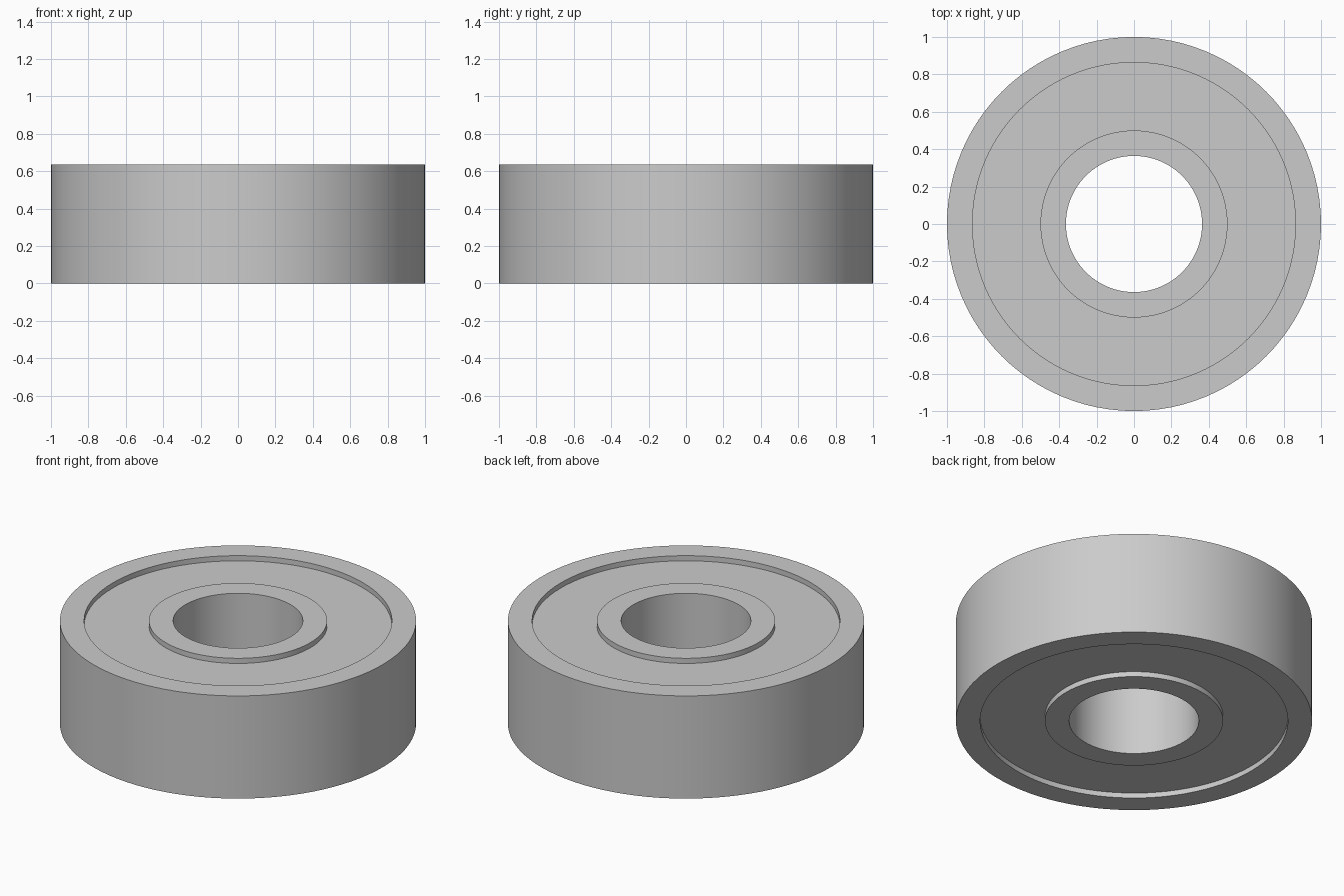
import bpy
import bmesh
import math

OUTER_R, SEAL_OUT, SEAL_IN, BORE_R = 1.0, 0.864, 0.5, 0.364
HEIGHT, RECESS = 0.636, 0.032
SEGMENTS = 96

cube = bpy.data.objects.get("Cube")
if cube:
    bpy.data.objects.remove(cube, do_unlink=True)

# Single steel grey colour
steel = bpy.data.materials.new("steel_grey")
steel.use_nodes = True
colour = (0.6, 0.6, 0.6, 1)
steel.diffuse_color = colour
steel.node_tree.nodes["Principled BSDF"].inputs["Base Color"].default_value = colour


def ring(name, inner, outer, bottom, top):
    """Revolve a rectangular section around z into a closed ring."""
    bm = bmesh.new()
    section = [(inner, bottom), (outer, bottom), (outer, top), (inner, top)]
    verts = [bm.verts.new((r, 0, z)) for r, z in section]
    edges = [bm.edges.new((verts[i - 1], verts[i])) for i in range(len(verts))]
    bmesh.ops.spin(bm, geom=verts + edges, cent=(0, 0, 0), axis=(0, 0, 1),
                   angle=math.tau, steps=SEGMENTS)
    bmesh.ops.remove_doubles(bm, verts=bm.verts, dist=0.0001)
    bmesh.ops.recalc_face_normals(bm, faces=bm.faces)
    mesh = bpy.data.meshes.new(name)
    bm.to_mesh(mesh)
    bm.free()
    mesh.materials.append(steel)
    obj = bpy.data.objects.new(name, mesh)
    bpy.context.collection.objects.link(obj)
    bpy.ops.object.select_all(action="DESELECT")
    obj.select_set(True)
    bpy.context.view_layer.objects.active = obj
    bpy.ops.object.shade_smooth_by_angle(angle=math.radians(30))
    return obj


# Outer and inner races, with the seal recessed between them on both sides
ring("outer_race", SEAL_OUT, OUTER_R, 0, HEIGHT)
ring("inner_race", BORE_R, SEAL_IN, 0, HEIGHT)
ring("seal", SEAL_IN, SEAL_OUT, RECESS, HEIGHT - RECESS)
